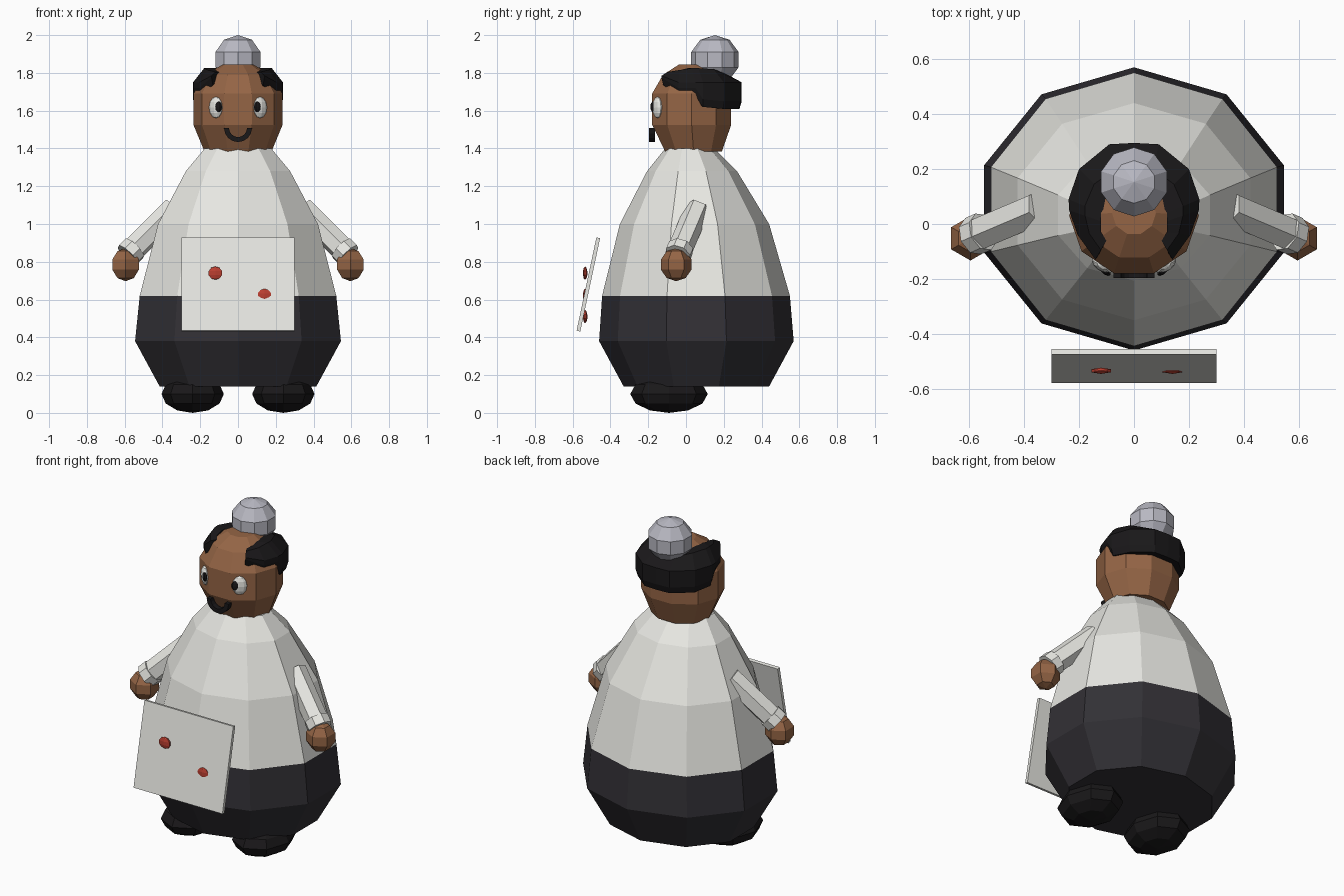
import bpy
from math import sin, cos, pi, radians
from mathutils import Vector

if "Cube" in bpy.data.objects:
    bpy.data.objects.remove(bpy.data.objects["Cube"])


def mat(name, r, g, b):
    m = bpy.data.materials.new(name)
    m.diffuse_color = (r, g, b, 1)
    m.use_nodes = True
    m.node_tree.nodes["Principled BSDF"].inputs["Base Color"].default_value = m.diffuse_color
    return m


SKIN = mat("skin", .30, .13, .06)
WHITE = mat("white_cloth", .80, .80, .76)
DARK = mat("dark_cloth", .032, .03, .036)
BLACK = mat("black", .010, .009, .010)
RED = mat("red", .50, .05, .03)
SILVER = mat("silver", .48, .48, .54)


def mesh(name, verts, faces, m):
    me = bpy.data.meshes.new(name)
    me.from_pydata(verts, [], faces)
    ob = bpy.data.objects.new(name, me)
    bpy.context.collection.objects.link(ob)
    me.materials.append(m)
    return ob


def loft(name, sections, m):
    """Skin closed sections of equal point count, capping both ends."""
    n = len(sections[0])
    verts = [p for s in sections for p in s]
    faces = [(i * n + j, i * n + (j + 1) % n, (i + 1) * n + (j + 1) % n, (i + 1) * n + j)
             for i in range(len(sections) - 1) for j in range(n)]
    faces += [tuple(range(n))[::-1], tuple(range(len(verts) - n, len(verts)))]
    ob = mesh(name, verts, faces, m)
    bpy.context.view_layer.objects.active = ob
    ob.select_set(True)
    bpy.ops.object.mode_set(mode='EDIT')
    bpy.ops.mesh.select_all(action='SELECT')
    bpy.ops.mesh.normals_make_consistent(inside=False)
    bpy.ops.object.mode_set(mode='OBJECT')
    ob.select_set(False)
    return ob


def rings(profile, start, n=10):
    """Elliptical rings from (z, centre y, x radius, y radius)."""
    return [[(rx * cos(start + 2 * pi * k / n), cy + ry * sin(start + 2 * pi * k / n), z)
             for k in range(n)] for z, cy, rx, ry in profile]


def ball(name, loc, scale, seg, ring, m, turn=0):
    bpy.ops.mesh.primitive_uv_sphere_add(segments=seg, ring_count=ring, radius=1,
                                         location=loc, rotation=(0, 0, turn))
    ob = bpy.context.object
    ob.name = name
    ob.scale = scale
    ob.data.materials.append(m)
    return ob


def rod(name, a, b, r, m, n=6):
    a, b = Vector(a), Vector(b)
    bpy.ops.mesh.primitive_cylinder_add(vertices=n, radius=r, depth=(b - a).length,
                                        location=(a + b) / 2)
    ob = bpy.context.object
    ob.name = name
    ob.rotation_euler = (b - a).to_track_quat('Z', 'Y').to_euler()
    ob.data.materials.append(m)
    return ob


# Pear-shaped body: dark lower half, white upper half
loft("trousers", rings([(.14, .055, .436, .385), (.38, .055, .573, .515),
                        (.62, .053, .547, .497)], pi / 2), DARK)
loft("shirt", rings([(.62, .053, .547, .497), (1.0, .045, .445, .395),
                     (1.28, .032, .29, .238), (1.40, .02, .185, .13)], pi / 2), WHITE)

# Head and bun
loft("head", rings([(1.385, .04, .178, .158), (1.525, .03, .236, .22), (1.69, .03, .236, .22),
                    (1.79, .035, .175, .165), (1.845, .04, .08, .08)], 0), SKIN)
ball("hair_bun", (0, .153, 1.87), (.132, .132, .13), 10, 5, SILVER)

# Horseshoe hair: outer xy, inner xy, low z, top z for half of the path
half = [((.0, .295), (.0, .11), 1.61, 1.80), ((.09, .29), (.05, .11), 1.61, 1.80),
        ((.20, .20), (.09, .09), 1.61, 1.82), ((.238, .09), (.12, .04), 1.62, 1.825),
        ((.236, .05), (.12, .01), 1.68, 1.825), ((.205, -.04), (.12, -.03), 1.68, 1.815),
        ((.14, -.13), (.10, -.06), 1.735, 1.805)]


def hair_section(s, side):
    (ox, oy), (ix, iy), lo, top = s
    lowx, lowy = ox * .95, .06 + (oy - .06) * .95
    return [(side * lowx, lowy, lo), (side * ox, oy, lo + .04),
            (side * ox, oy, max(lo + .05, 1.75)), (side * (ox + ix) / 2, (oy + iy) / 2, top),
            (side * ix, iy, top), (side * ix, iy, lo + .02)]


loft("hair", [hair_section(s, -1) for s in half[:0:-1]] + [hair_section(s, 1) for s in half],
     BLACK)

# Smiling mouth: half ring with a square section
mouth = []
for k in range(9):
    a = pi + pi * k / 8
    mouth.append([(r * cos(a), y, 1.508 + r * sin(a))
                  for r, y in ((.074, -.165), (.074, -.197), (.048, -.197), (.048, -.165))])
loft("mouth", mouth, BLACK)

# Paired parts
for s, side in ((-1, "left"), (1, "right")):
    ball(side + "_eye", (s * .116, -.15, 1.617), (.043, .022, .057), 10, 6, WHITE, s * radians(34))
    ball(side + "_pupil", (s * .103, -.173, 1.62), (.022, .012, .029), 8, 6, BLACK, s * radians(34))
    rod(side + "_sleeve", (s * .34, .06, 1.08), (s * .575, -.04, .845), .066, WHITE)
    rod(side + "_cuff", (s * .548, -.028, .872), (s * .585, -.044, .835), .072, WHITE, 8)
    ball(side + "_hand", (s * .595, -.052, .785), (.085, .085, .088), 6, 5, SKIN)
    ball(side + "_foot", (s * .24, -.09, .10), (.165, .205, .10), 8, 6, BLACK)

# Tilted sheet held in front, with red spots
bpy.ops.mesh.primitive_cube_add(size=1, location=(0, -.517, .68), rotation=(radians(-12), 0, 0))
sheet = bpy.context.object
sheet.name = "sheet"
sheet.scale = (.60, .02, .505)
sheet.data.materials.append(WHITE)
for i, (x, z) in enumerate(((-.12, .74), (.14, .622), (-.03, .51))):
    ball("spot_%d" % i, (x, -.534, z), (.043, .012, .035), 6, 5, RED)
